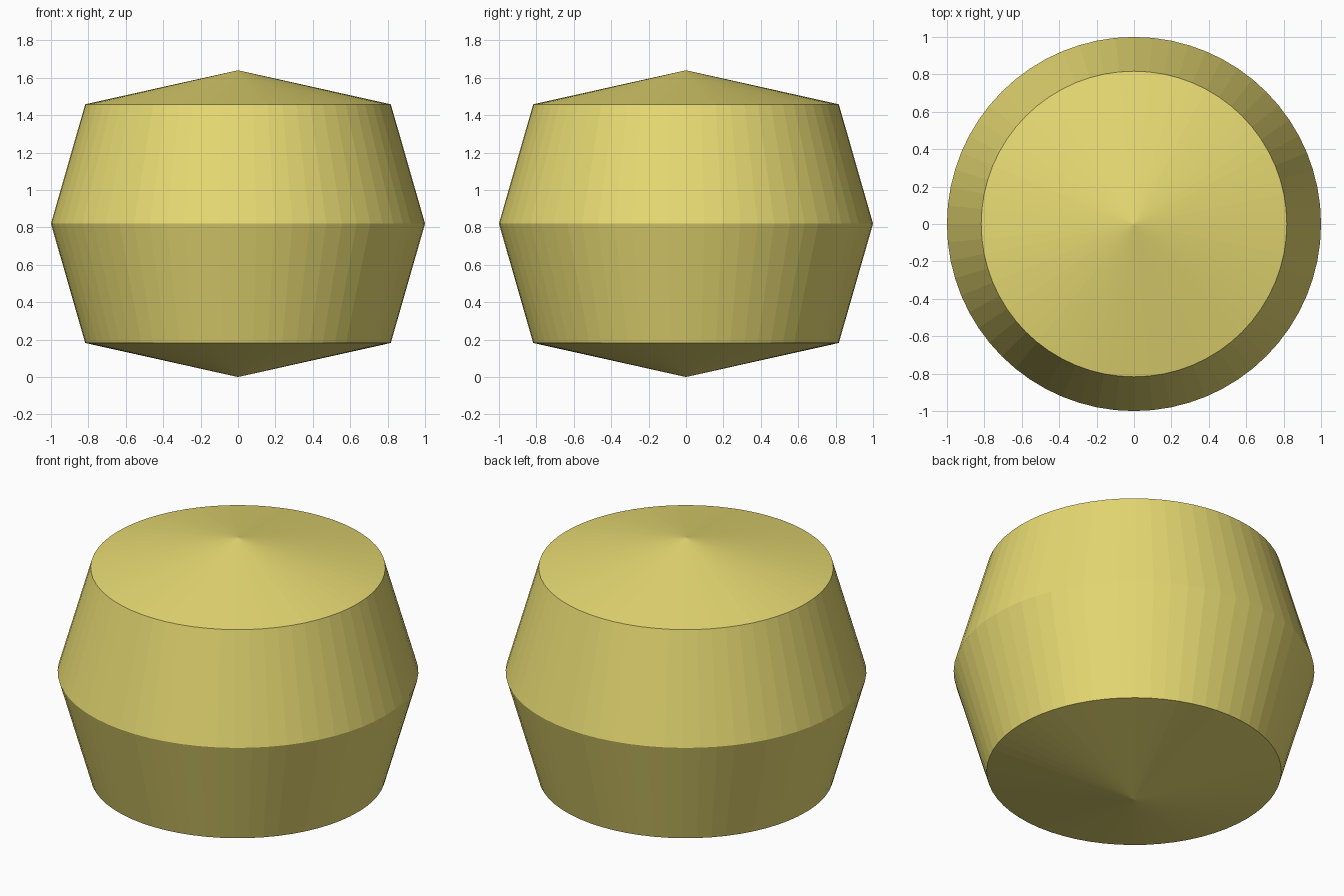
import bpy, bmesh
from math import cos, sin, tau

if "Cube" in bpy.data.objects:
    bpy.data.objects.remove(bpy.data.objects["Cube"])

SIDES = 64
RINGS = [(0.817, 0.182), (1.0, 0.82), (0.817, 1.458)]  # radius, height
TOP = 1.64

bm = bmesh.new()

# Rings of the double-tapered barrel
rings = [[bm.verts.new((r * cos(tau * i / SIDES), r * sin(tau * i / SIDES), z))
          for i in range(SIDES)] for r, z in RINGS]
bottom = bm.verts.new((0, 0, 0))
top = bm.verts.new((0, 0, TOP))

for i in range(SIDES):
    j = (i + 1) % SIDES
    # Tapered side walls
    for a, b in zip(rings, rings[1:]):
        bm.faces.new((a[i], a[j], b[j], b[i]))
    # Shallow cone caps
    bm.faces.new((rings[0][j], rings[0][i], bottom))
    bm.faces.new((rings[-1][i], rings[-1][j], top))

mesh = bpy.data.meshes.new("barrel_body")
bm.to_mesh(mesh)
bm.free()
body = bpy.data.objects.new("barrel_body", mesh)
bpy.context.collection.objects.link(body)

# Yellow finish
yellow = bpy.data.materials.new("yellow")
yellow.diffuse_color = (0.80, 0.70, 0.17, 1)
yellow.use_nodes = True
yellow.node_tree.nodes["Principled BSDF"].inputs["Base Color"].default_value = yellow.diffuse_color
mesh.materials.append(yellow)
